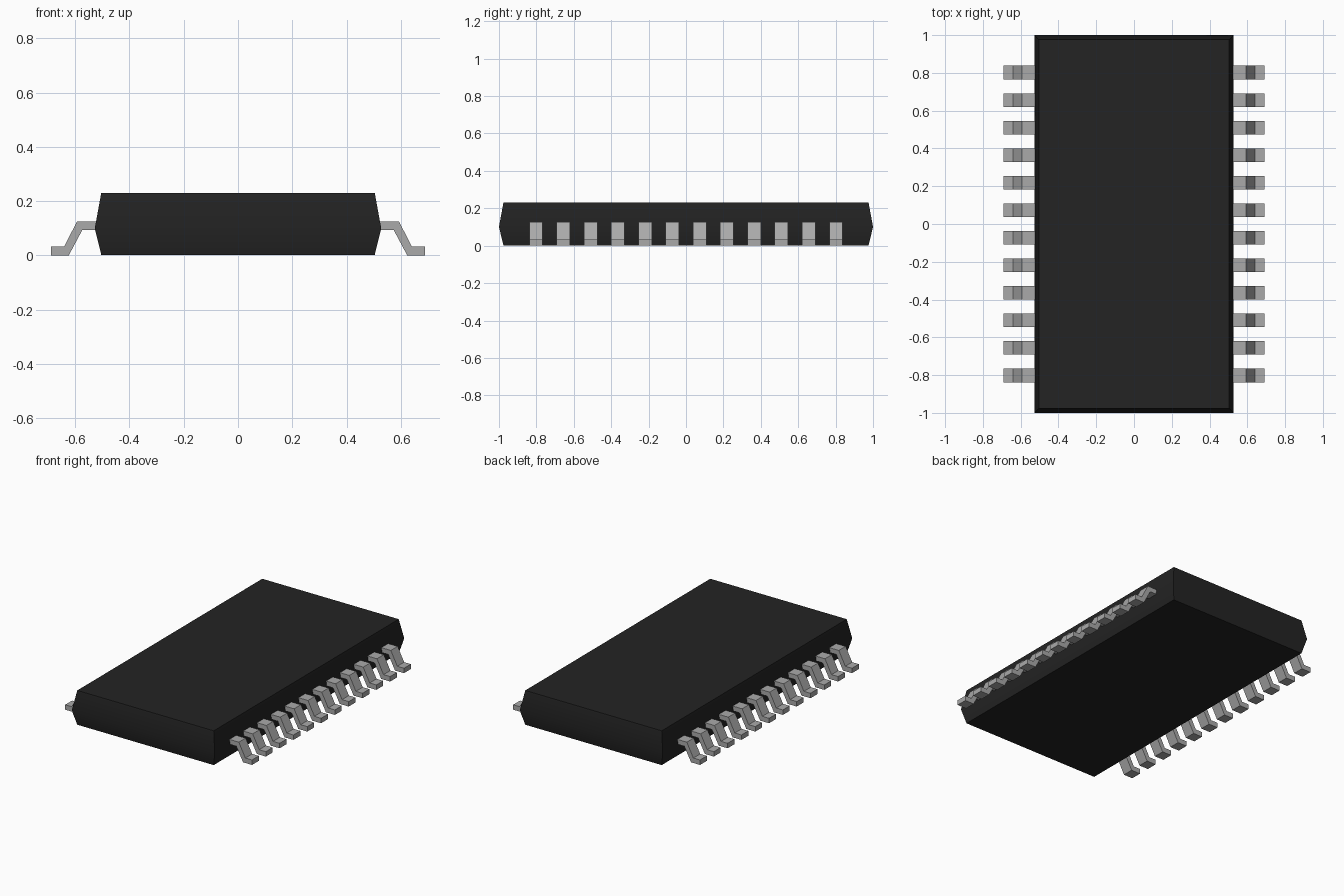
import bpy, bmesh, math

cube = bpy.data.objects.get("Cube")
if cube:
    bpy.data.objects.remove(cube, do_unlink=True)


def make_material(name, value, roughness):
    mat = bpy.data.materials.new(name)
    mat.use_nodes = True
    color = (value, value, value, 1)
    mat.diffuse_color = color
    bsdf = mat.node_tree.nodes["Principled BSDF"]
    bsdf.inputs["Base Color"].default_value = color
    bsdf.inputs["Roughness"].default_value = roughness
    return mat


black_plastic = make_material("black plastic", 0.017, 0.6)
grey_metal = make_material("grey metal", 0.40, 0.4)


def loft(name, rings, mat):
    """Solid through matching closed rings, capped at both ends."""
    bm = bmesh.new()
    loops = [[bm.verts.new(p) for p in ring] for ring in rings]
    n = len(loops[0])
    for a, b in zip(loops, loops[1:]):
        for i in range(n):
            j = (i + 1) % n
            bm.faces.new((a[i], a[j], b[j], b[i]))
    bm.faces.new(loops[0])
    bm.faces.new(loops[-1])
    bmesh.ops.recalc_face_normals(bm, faces=bm.faces)
    mesh = bpy.data.meshes.new(name)
    bm.to_mesh(mesh)
    bm.free()
    mesh.materials.append(mat)
    obj = bpy.data.objects.new(name, mesh)
    bpy.context.collection.objects.link(obj)
    return obj


# Package body: widest just below mid height, tapering to top and bottom
def rectangle(hx, hy, z):
    return [(-hx, -hy, z), (hx, -hy, z), (hx, hy, z), (-hx, hy, z)]


body = loft("package_body", [rectangle(0.504, 0.976, 0.002),
                             rectangle(0.528, 1.0, 0.10),
                             rectangle(0.504, 0.976, 0.231)], black_plastic)
bpy.context.view_layer.objects.active = body
body.select_set(True)
bpy.ops.object.shade_smooth_by_angle(angle=math.radians(30))
body.select_set(False)

# Gull-wing leads: one bent strip profile extruded along y, 12 per side
PROFILE = [(0.50, 0.126), (0.593, 0.126), (0.641, 0.033), (0.69, 0.033),
           (0.69, 0.0), (0.624, 0.0), (0.574, 0.094), (0.50, 0.094)]
COUNT, PITCH, HALF_WIDTH = 12, 0.1458, 0.036

for side, sign in (("left", 1), ("right", -1)):
    rings = [[(sign * x, y, z) for x, z in PROFILE] for y in (-HALF_WIDTH, HALF_WIDTH)]
    first = loft(f"{side}_lead_1", rings, grey_metal)
    for i in range(COUNT):
        lead = first
        if i:
            lead = bpy.data.objects.new(f"{side}_lead_{i + 1}", first.data)
            bpy.context.collection.objects.link(lead)
        lead.location.y = (i - (COUNT - 1) / 2) * PITCH
